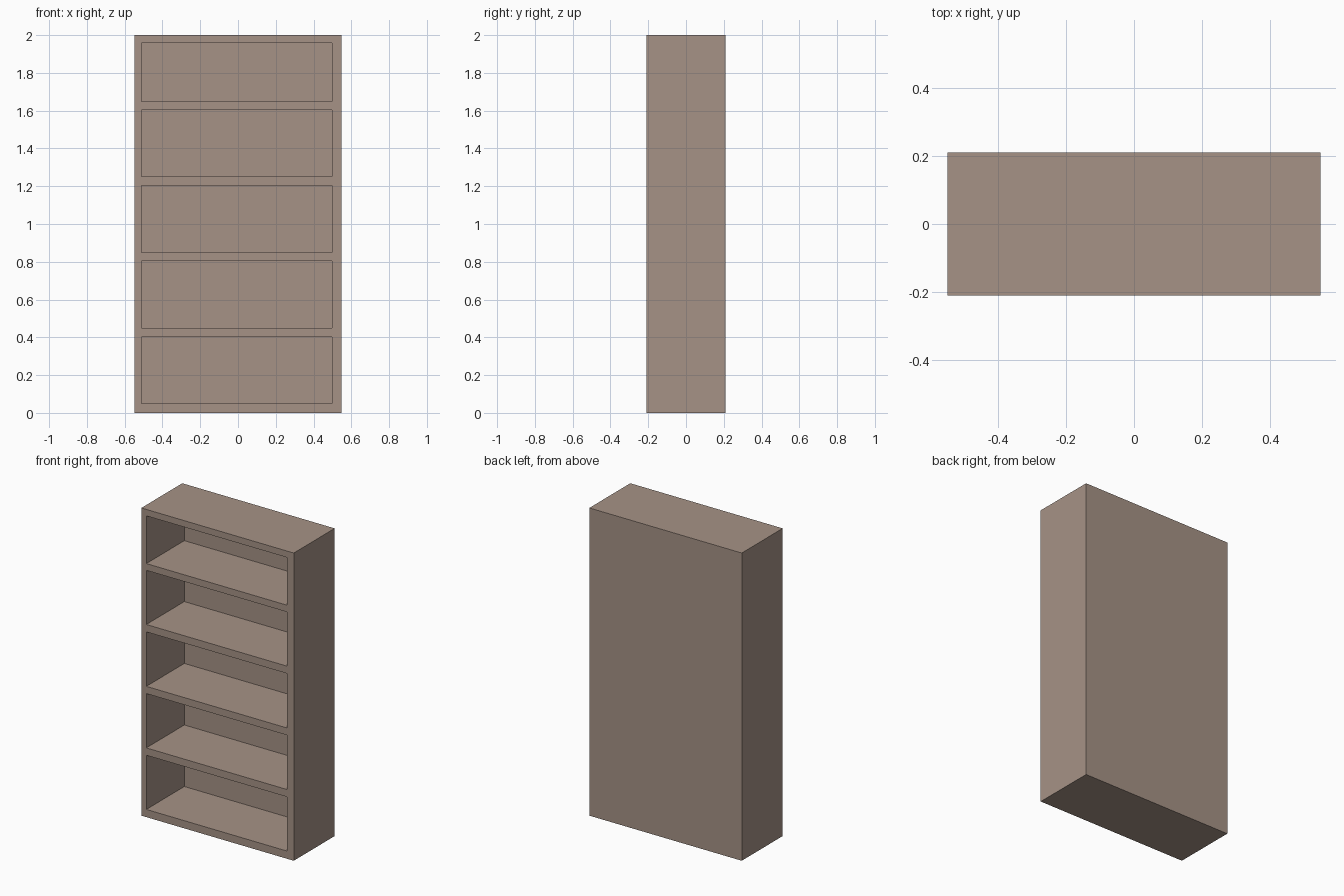
import bpy, bmesh
from mathutils import Vector

if "Cube" in bpy.data.objects:
    bpy.data.objects.remove(bpy.data.objects["Cube"])

W, D, H = 1.096, 0.42, 2.0
LEFT, RIGHT = -0.512, 0.498          # inner faces of the side panels
BACK_Y = 0.18                        # inner face of the back panel
BAYS = [(0.05, 0.402), (0.45, 0.803), (0.85, 1.204), (1.252, 1.604), (1.648, 1.958)]

# Solid carcass block standing on the floor
bm = bmesh.new()
bmesh.ops.create_cube(bm, size=1)
for v in bm.verts:
    v.co = Vector((v.co.x * W, v.co.y * D, (v.co.z + 0.5) * H))


def cut(co, no):
    bmesh.ops.bisect_plane(bm, geom=bm.verts[:] + bm.edges[:] + bm.faces[:],
                           plane_co=co, plane_no=no)


# Score the outlines of the panels and shelves
for x in (LEFT, RIGHT):
    cut((x, 0, 0), (1, 0, 0))
for bay in BAYS:
    for z in bay:
        cut((0, 0, z), (0, 0, 1))

# Push each bay back to the back panel
bm.normal_update()
openings = []
for f in bm.faces:
    c = f.calc_center_median()
    if f.normal.y < -0.9 and LEFT < c.x < RIGHT and any(a < c.z < b for a, b in BAYS):
        openings.append(f)
for f in bmesh.ops.extrude_discrete_faces(bm, faces=openings)["faces"]:
    for v in f.verts:
        v.co.y = BACK_Y

# Merge leftover flat splits on the outside
bmesh.ops.dissolve_limit(bm, angle_limit=0.01, verts=bm.verts[:], edges=bm.edges[:])
bmesh.ops.recalc_face_normals(bm, faces=bm.faces[:])

mesh = bpy.data.meshes.new("bookcase")
bm.to_mesh(mesh)
bm.free()
bookcase = bpy.data.objects.new("bookcase", mesh)
bpy.context.collection.objects.link(bookcase)

# Brown-grey wood
wood = bpy.data.materials.new("wood")
wood.diffuse_color = (0.38, 0.29, 0.24, 1)
wood.use_nodes = True
wood.node_tree.nodes["Principled BSDF"].inputs["Base Color"].default_value = wood.diffuse_color
mesh.materials.append(wood)
